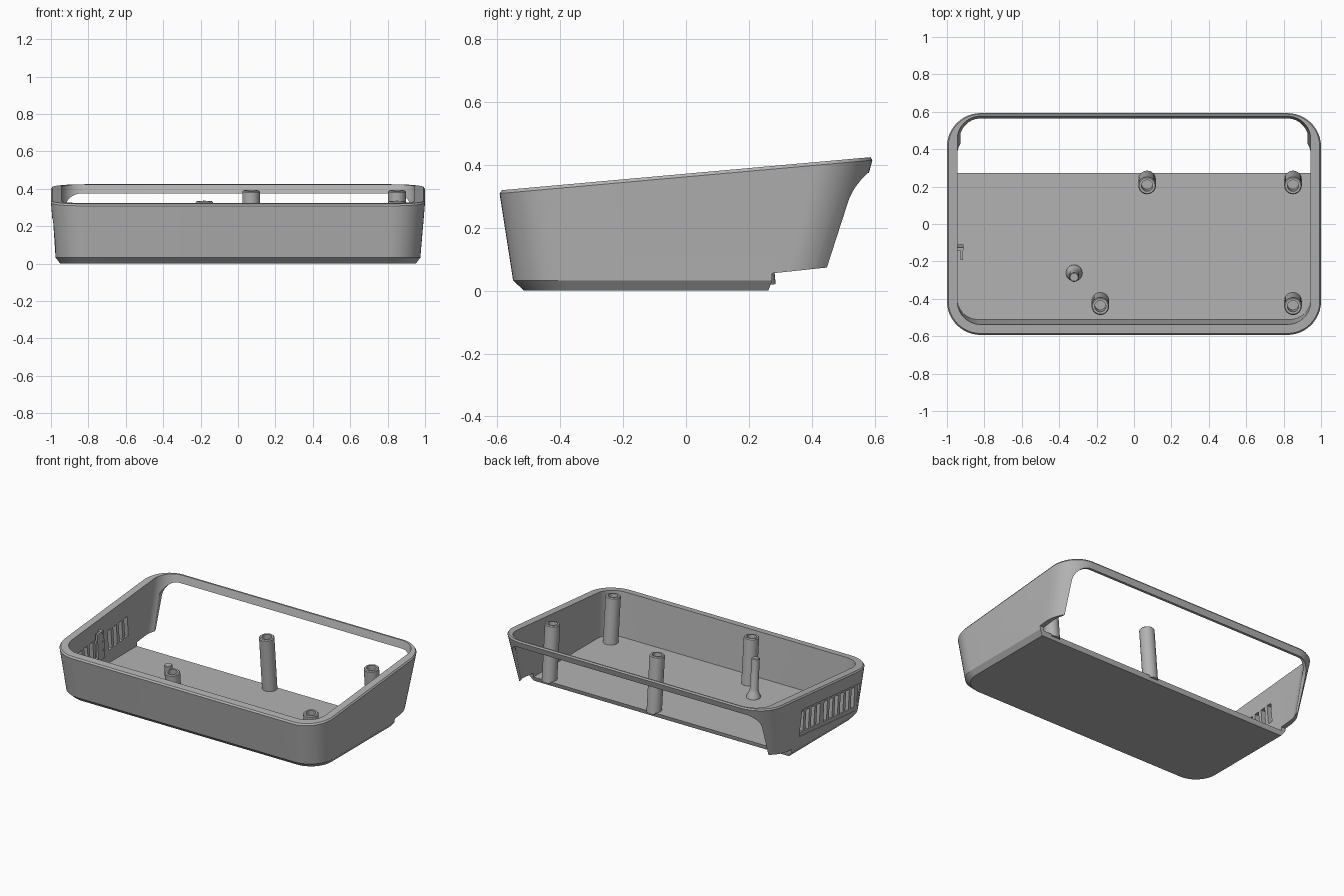
import bpy, bmesh, math
from mathutils import Matrix

if "Cube" in bpy.data.objects:
    bpy.data.objects.remove(bpy.data.objects["Cube"])

SLOPE = 0.0895
TILT = math.atan(SLOPE)

grey = bpy.data.materials.new("plain grey")
grey.use_nodes = True
grey.diffuse_color = (0.45, 0.45, 0.45, 1)
grey.node_tree.nodes["Principled BSDF"].inputs["Base Color"].default_value = (0.45, 0.45, 0.45, 1)


def rim_z(y):
    return 0.372 + SLOPE * y


def finish(name, bm):
    bmesh.ops.recalc_face_normals(bm, faces=bm.faces)
    mesh = bpy.data.meshes.new(name)
    bm.to_mesh(mesh)
    bm.free()
    obj = bpy.data.objects.new(name, mesh)
    bpy.context.collection.objects.link(obj)
    mesh.materials.append(grey)
    return obj


def smooth(obj, angle=30):
    bpy.ops.object.select_all(action="DESELECT")
    obj.select_set(True)
    bpy.context.view_layer.objects.active = obj
    bpy.ops.object.shade_smooth_by_angle(angle=math.radians(angle))


def rounded_rect(hx, y0, y1, r, steps=12):
    """Outline of a rounded rectangle, counter-clockwise."""
    pts = []
    corners = [(hx - r, y1 - r), (r - hx, y1 - r), (r - hx, y0 + r), (hx - r, y0 + r)]
    for k, (cx, cy) in enumerate(corners):
        for i in range(steps + 1):
            a = math.pi / 2 * (k + i / steps)
            pts.append((cx + r * math.cos(a), cy + r * math.sin(a)))
    return pts


def loft(name, rings):
    bm = bmesh.new()
    loops = [[bm.verts.new(p) for p in ring] for ring in rings]
    n = len(loops[0])
    for a, b in zip(loops, loops[1:]):
        for i in range(n):
            j = (i + 1) % n
            bm.faces.new((a[i], a[j], b[j], b[i]))
    bm.faces.new(loops[0])
    bm.faces.new(loops[-1])
    return finish(name, bm)


def box(name, centre, size, tilt=0):
    bm = bmesh.new()
    bmesh.ops.create_cube(bm, size=1, matrix=Matrix.Translation(centre)
                          @ Matrix.Rotation(tilt, 4, "X") @ Matrix.Diagonal((*size, 1)))
    return finish(name, bm)


def cut(obj, cutter):
    cutter.hide_render = True
    mod = obj.modifiers.new("cut", "BOOLEAN")
    mod.operation = "DIFFERENCE"
    mod.solver = "EXACT"
    mod.object = cutter
    bpy.ops.object.select_all(action="DESELECT")
    obj.select_set(True)
    bpy.context.view_layer.objects.active = obj
    bpy.ops.object.modifier_apply(modifier=mod.name)
    bpy.data.objects.remove(cutter)


def lathe(name, top, profile, steps=32):
    """Solid of revolution hanging from its top point, square to the rim."""
    rings = []
    for r, z in profile:
        rings.append([(r * math.cos(math.tau * i / steps), r * math.sin(math.tau * i / steps), z)
                      for i in range(steps)])
    obj = loft(name, rings)
    obj.data.transform(Matrix.Translation(top) @ Matrix.Rotation(TILT, 4, "X"))
    smooth(obj)


# Tray: outer skin up to the sloping rim, then down the inside to the floor
sections = [
    (0.95, -0.515, 0.475, 0.15, 0.0),
    (0.975, -0.55, 0.487, 0.17, 0.032),
    (1.0, -0.593, 0.593, 0.18, -0.01),
    (0.993, -0.585, 0.587, 0.173, None),
    (0.945, -0.537, 0.577, 0.125, None),
    (0.945, -0.51, 0.47, 0.11, 0.03),
]
rings = []
for hx, y0, y1, r, z in sections:
    ring = []
    for x, y in rounded_rect(hx, y0, y1, r):
        height = rim_z(y) if z is None else rim_z(y) + z if z < 0 else z
        ring.append((x, y, height))
    rings.append(ring)
tray = loft("tray", rings)

# Underside removed behind the floor, leaving two rear wings
under = [(0.262, -0.1), (0.262, 0.0), (0.273, 0.03), (0.273, 0.055), (0.7, 0.1), (0.7, -0.1)]
cut(tray, loft("under_cutter", [[(x, y, z) for y, z in under] for x in (-1.2, 1.2)]))

# Rear opening with rounded upper corners
opening = rounded_rect(0.928, -0.4, 0.375, 0.09)
cut(tray, loft("rear_cutter", [[(x, y, z) for x, z in opening] for y in (0.29, 0.9)]))

# Shallow vent recess and its row of slots in one side wall
cut(tray, box("recess_cutter", (-1.04, -0.12, 0.174), (0.13, 0.62, 0.18), TILT))
slots = [0.16 - 0.058 * i for i in range(4)] + [-0.09 - 0.058 * i for i in range(6)]
for y in slots:
    cut(tray, box("slot_cutter", (-0.97, y, 0.185 + SLOPE * y), (0.2, 0.034, 0.135), TILT))
smooth(tray)

# Hollow screw posts
for name, x, y in [("rear_middle_post", 0.07, 0.205), ("rear_left_post", 0.85, 0.205),
                   ("front_middle_post", -0.18, -0.44), ("front_left_post", 0.85, -0.44)]:
    length = rim_z(y) - 0.015
    lathe(name, (x, y, rim_z(y)),
          [(0.047, -length), (0.047, -0.006), (0.042, 0), (0.03, 0), (0.03, -0.12)])

# Slim support pin with a flared foot
lathe("support_pin", (-0.32, -0.285, 0.285),
      [(0.045, -0.27), (0.043, -0.245), (0.032, -0.225), (0.026, -0.2), (0.025, -0.004), (0.021, 0)])

# Small clip on the inner side wall
box("clip_arm", (-0.932, -0.125, 0.2), (0.04, 0.016, 0.19), TILT)
box("clip_lip", (-0.92, -0.152, 0.2), (0.014, 0.066, 0.19), TILT)
